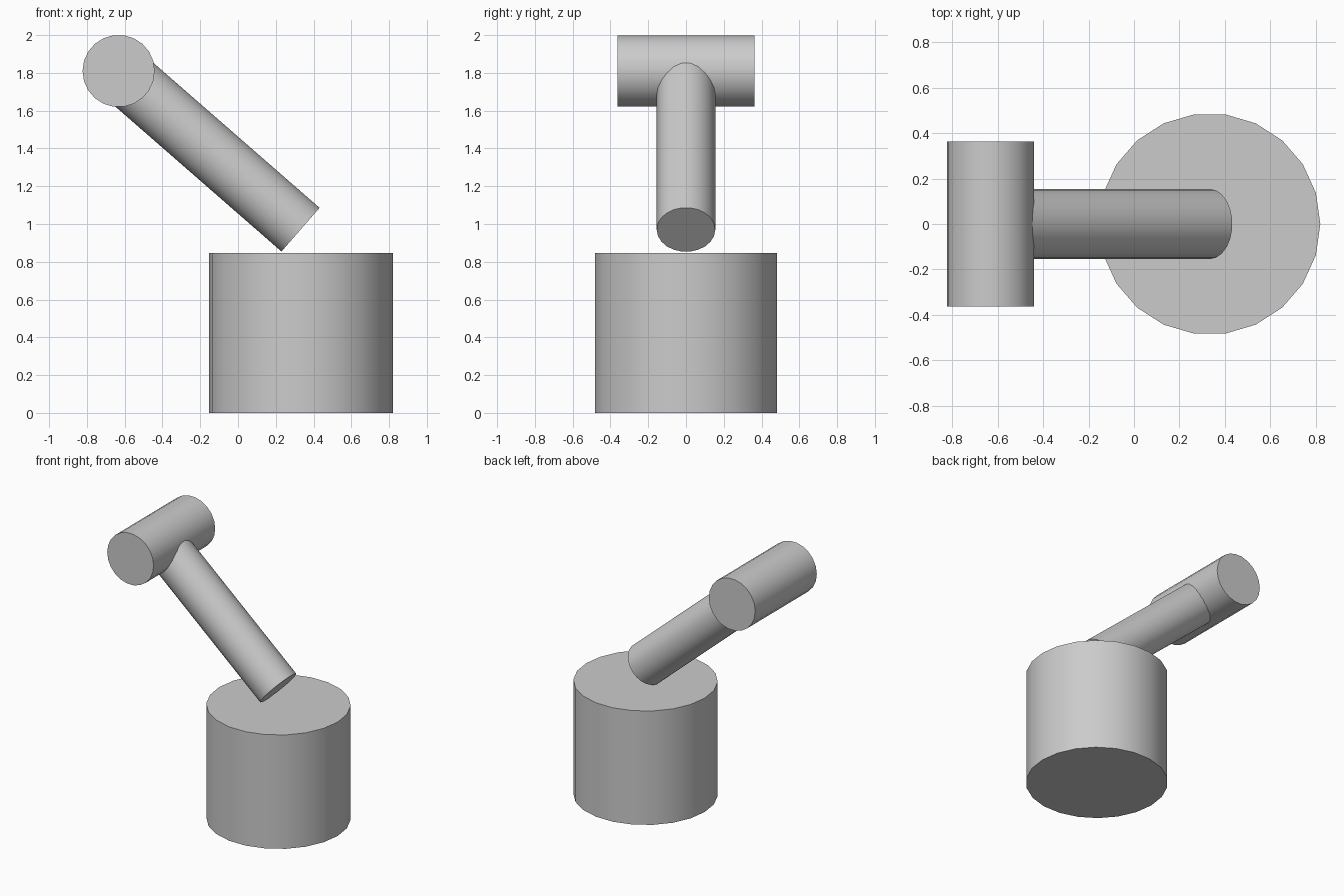
import bpy
import math
from mathutils import Vector, Matrix

cube = bpy.data.objects.get("Cube")
if cube:
    bpy.data.objects.remove(cube, do_unlink=True)

# Single grey material
GREY = (0.6, 0.6, 0.6, 1.0)
grey = bpy.data.materials.new("plain grey")
grey.use_nodes = True
grey.diffuse_color = GREY
grey.node_tree.nodes["Principled BSDF"].inputs["Base Color"].default_value = GREY

SIDES = 22


def cylinder(name, start, end, radius, corner):
    """Capped cylinder between two points, with a side edge towards corner."""
    start, end = Vector(start), Vector(end)
    axis = (end - start).normalized()
    x_axis = Vector(corner)
    y_axis = axis.cross(x_axis)
    turn = Matrix((x_axis, y_axis, axis)).transposed().to_4x4()
    bpy.ops.mesh.primitive_cylinder_add(
        vertices=SIDES, radius=radius, depth=(end - start).length)
    obj = bpy.context.object
    obj.name = name
    # The primitive starts on its y axis, so turn that onto the corner direction
    obj.data.transform(Matrix.Rotation(-math.pi / 2, 4, "Z"))
    obj.data.transform(Matrix.Translation((start + end) / 2) @ turn)
    obj.data.materials.append(grey)
    bpy.ops.object.shade_smooth_by_angle(angle=math.radians(30))
    return obj


# Upright drum
cylinder("base_drum", (0.333, 0, 0), (0.333, 0, 0.847), 0.487, (1, 0, 0))

# Leaning arm, from just above the drum to the middle of the head
head_centre = Vector((-0.632, 0, 1.81))
cylinder("arm", (0.331, 0, 0.97), head_centre, 0.155, (0, 1, 0))

# Crosswise head
reach = Vector((0, 0.362, 0))
cylinder("head", head_centre - reach, head_centre + reach, 0.191, (1, 0, 0))
